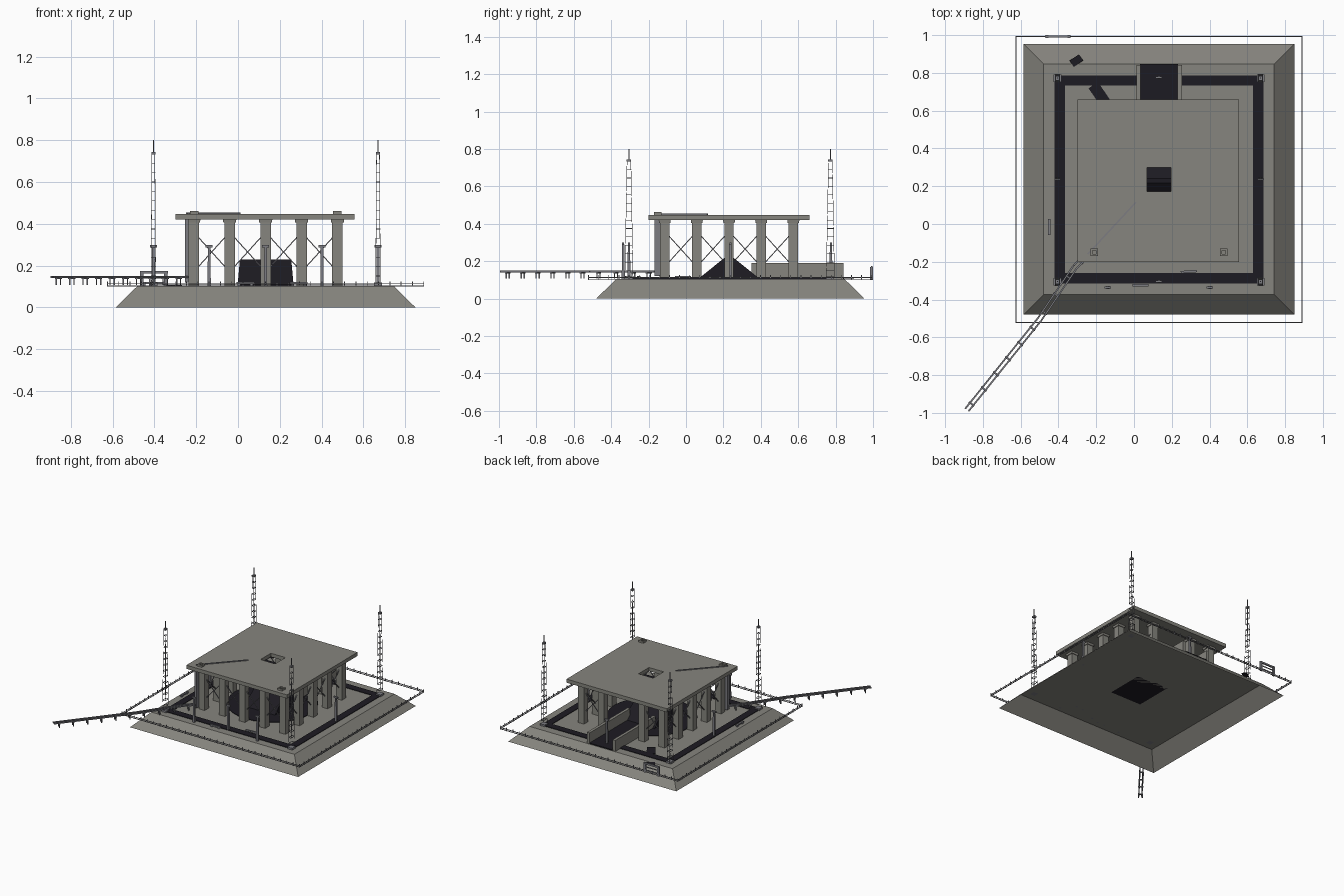
import bpy, bmesh, math
from mathutils import Vector, Matrix

if "Cube" in bpy.data.objects:
    bpy.data.objects.remove(bpy.data.objects["Cube"])

def mat(name, c):
    m = bpy.data.materials.new(name)
    m.diffuse_color = (*c, 1)
    m.use_nodes = True
    m.node_tree.nodes["Principled BSDF"].inputs["Base Color"].default_value = m.diffuse_color
    return m

CONC = mat("concrete", (0.24, 0.235, 0.21))
DARK = mat("scorched", (0.012, 0.011, 0.016))
STEEL = mat("steel", (0.2, 0.2, 0.22))
CX, CY, TOP = 0.132, 0.237, 0.105

def finish(name, bm, m, recalc=True):
    if recalc:
        bmesh.ops.recalc_face_normals(bm, faces=bm.faces)
    me = bpy.data.meshes.new(name)
    bm.to_mesh(me)
    bm.free()
    me.materials.append(m)
    o = bpy.data.objects.new(name, me)
    bpy.context.collection.objects.link(o)
    return o

def box(bm, c, s, rot=0.0):
    M = Matrix.Translation(c) @ Matrix.Rotation(rot, 4, 'Z') @ Matrix.Diagonal((*s, 1))
    return bmesh.ops.create_cube(bm, size=1, matrix=M)['verts']

def span(bm, x0, x1, y0, y1, z0, z1):
    return box(bm, ((x0+x1)/2, (y0+y1)/2, (z0+z1)/2), (x1-x0, y1-y0, z1-z0))

def beam(bm, a, b, w, h=None):
    a, b = Vector(a), Vector(b)
    d = b - a
    M = (Matrix.Translation((a+b)/2) @ d.to_track_quat('Z', 'Y').to_matrix().to_4x4()
         @ Matrix.Diagonal((w, h or w, d.length, 1)))
    bmesh.ops.create_cube(bm, size=1, matrix=M)

def taper(bm, x, y, z0, z1, h0, h1):
    for v in span(bm, x-h0, x+h0, y-h0, y+h0, z0, z1):
        if v.co.z > (z0+z1)/2:
            v.co.x = x + (v.co.x-x)*h1/h0
            v.co.y = y + (v.co.y-y)*h1/h0

def ring(bm, outer, inner, z0, z1):
    X0, X1, Y0, Y1 = outer
    x0, x1, y0, y1 = inner
    span(bm, X0, X1, Y0, y0, z0, z1)
    span(bm, X0, X1, y1, Y1, z0, z1)
    span(bm, X0, x0, y0, y1, z0, z1)
    span(bm, x1, X1, y0, y1, z0, z1)

# sloped concrete mound, hollow and open underneath
bm = bmesh.new()
taper(bm, CX, CY, 0, TOP, 0.717, 0.61)
bmesh.ops.delete(bm, geom=[f for f in bm.faces if f.calc_center_median().z < 0.01], context='FACES_ONLY')
finish("pad_mound", bm, CONC, False)

# dark perimeter road and approach patches
bm = bmesh.new()
ring(bm, (-0.42, 0.685, -0.315, 0.787), (-0.365, 0.63, -0.26, 0.732), TOP+0.001, TOP+0.005)
a = math.atan2(-0.205, 0.14)
box(bm, (-0.185, 0.69, TOP+0.003), (0.11, 0.06, 0.004), a)
box(bm, (-0.305, 0.865, TOP+0.001), (0.04, 0.06, 0.004), a)
finish("perimeter_road", bm, DARK)

# round scorched apron beneath the deck
bm = bmesh.new()
bmesh.ops.create_cone(bm, cap_ends=True, segments=32, radius1=0.32, radius2=0.32, depth=0.004,
                      matrix=Matrix.Translation((CX, 0.23, TOP+0.003)))
finish("scorched_apron", bm, DARK)

# launch deck with square exhaust opening
bm = bmesh.new()
ring(bm, (-0.30, 0.557, -0.20, 0.66), (0.07, 0.195, 0.173, 0.30), 0.42, 0.448)
for x in (-0.21, 0.475):
    ring(bm, (x-0.02, x+0.02, -0.17, -0.13), (x-0.01, x+0.01, -0.16, -0.14), 0.448, 0.462)
finish("launch_deck", bm, CONC)

# perimeter columns with flared capitals
P = 0.172
cols = bmesh.new()
for i in range(-2, 3):
    for j in range(-2, 3):
        if max(abs(i), abs(j)) < 2 or (i, j) == (0, 2):
            continue
        x, y = CX + i*P, 0.23 + j*P
        taper(cols, x, y, TOP, 0.405, 0.025, 0.025)
        taper(cols, x, y, 0.405, 0.42, 0.030, 0.032)
finish("deck_columns", cols, CONC)

# cross bracing between columns
br = bmesh.new()
for k in range(-2, 2):
    for s in (-2, 2):
        for za, zb in ((0.17, 0.36), (0.36, 0.17)):
            y = 0.23 + s*P
            if not (s == 2 and k in (-1, 0)):
                beam(br, (CX+k*P, y, za), (CX+(k+1)*P, y, zb), 0.005)
            x = CX + s*P
            beam(br, (x, 0.23+k*P, za), (x, 0.23+(k+1)*P, zb), 0.005)
finish("cross_braces", br, STEEL)

# wedge flame deflector
bm = bmesh.new()
prof = [(0.065, TOP), (0.218, 0.228), (0.242, 0.228), (0.395, TOP)]
ends = []
for s in (-1, 1):
    ends.append([bm.verts.new((CX + s*(0.134 - 0.09*(z-TOP)), y, z)) for y, z in prof])
for e in ends:
    bm.faces.new(e)
for i in range(len(prof)):
    j = (i+1) % len(prof)
    bm.faces.new((ends[0][i], ends[0][j], ends[1][j], ends[1][i]))
finish("flame_deflector", bm, DARK)

# exhaust trench floor and side walls
bm = bmesh.new()
span(bm, 0.033, 0.232, 0.36, 0.846, TOP+0.001, TOP+0.008)
finish("trench_floor", bm, DARK)
bm = bmesh.new()
for x in (0.024, 0.242):
    span(bm, x-0.011, x+0.011, 0.35, 0.843, TOP, 0.19)
finish("trench_walls", bm, CONC)

# four lattice lightning masts
bm = bmesh.new()
for x in (-0.405, 0.67):
    for y in (-0.305, 0.772):
        span(bm, x-0.02, x+0.02, y-0.02, y+0.02, TOP, TOP+0.014)
        hw = lambda t: (0.011-0.004*t, 0.022-0.012*t)
        for sx in (-1, 1):
            for sy in (-1, 1):
                (a0, b0), (a1, b1) = hw(0), hw(1)
                beam(bm, (x+sx*a0, y+sy*b0, TOP), (x+sx*a1, y+sy*b1, 0.735), 0.002)
        for k in range(1, 14):
            t = k/14
            a, b = hw(t)
            z = TOP + t*0.63
            for s in (-1, 1):
                beam(bm, (x-a, y+s*b, z), (x+a, y+s*b, z), 0.003)
                beam(bm, (x+s*a, y-b, z), (x+s*a, y+b, z), 0.003)
        box(bm, (x, y, 0.738), (0.02, 0.024, 0.012))
        beam(bm, (x, y, 0.74), (x, y, 0.80), 0.005)
finish("lightning_masts", bm, STEEL)

# floodlight posts
bm = bmesh.new()
for x, y in ((-0.405, CY), (0.67, CY), (CX, 0.775), (CX, -0.305), (-0.138, -0.336), (0.402, -0.336)):
    taper(bm, x, y, TOP, 0.29, 0.008, 0.006)
    box(bm, (x, y, 0.293), (0.034, 0.010, 0.012))
finish("floodlight_posts", bm, STEEL)

# perimeter fence
bm = bmesh.new()
H = 0.759
for z in (0.103, 0.113):
    ring(bm, (CX-H, CX+H, 0.236-H, 0.236+H), (CX-H+.004, CX+H-.004, .24-H, .232+H), z-0.002, z+0.002)
N = 28
for k in range(N):
    t = -H + 2*H*k/N
    for dx, dy in ((t, -H), (H, t), (-t, H), (-H, -t)):
        box(bm, (CX+dx*0.997, 0.236+dy*0.997, 0.112), (0.004, 0.004, 0.026))
finish("perimeter_fence", bm, STEEL)

# entrance gate
bm = bmesh.new()
for x in (-0.46, -0.345):
    span(bm, x-0.008, x+0.008, 0.985, 1.0, 0.1, 0.17)
span(bm, -0.47, -0.335, 0.988, 0.998, 0.162, 0.175)
for z in (0.118, 0.142):
    span(bm, -0.46, -0.345, 0.991, 0.996, z-0.003, z+0.003)
finish("entrance_gate", bm, STEEL)

# supply pipeline: twin pipes on trestles, boxed riser and deck run
bm = bmesh.new()
path = [Vector(p) for p in ((-0.885, -0.985, 0.145), (-0.50, -0.505, 0.145),
                            (-0.31, -0.225, 0.145), (-0.245, -0.16, 0.145))]
for a, b in zip(path, path[1:]):
    n = (b-a).cross(Vector((0, 0, 1))).normalized()
    for s in (-0.011, 0.011):
        beam(bm, a+n*s, b+n*s, 0.009)
    ang = math.atan2(n.y, n.x)
    c = max(1, round((b-a).length/0.105))
    for k in range(c):
        p = a.lerp(b, (k+0.4)/c)
        box(bm, (p.x, p.y, 0.138), (0.036, 0.010, 0.006), ang)
        for s in (-0.013, 0.013):
            q = p + n*s
            beam(bm, (q.x, q.y, 0.108), (q.x, q.y, 0.14), 0.006)
span(bm, -0.254, -0.236, -0.168, -0.14, 0.12, 0.43)
beam(bm, (-0.245, -0.16, 0.45), (0.01, 0.115, 0.45), 0.008)
finish("supply_pipeline", bm, STEEL)

# small service vehicles on the pad
bm = bmesh.new()
for x, y, r in ((-0.448, -0.015, math.pi/2), (0.035, -0.325, 0), (0.29, -0.252, 0.08)):
    box(bm, (x, y, TOP+0.011), (0.085, 0.013, 0.010), r)
    c, s = math.cos(r), math.sin(r)
    for t in (-0.03, 0.03):
        box(bm, (x+t*c, y+t*s, TOP+0.005), (0.014, 0.012, 0.010), r)
finish("service_vehicles", bm, STEEL)
